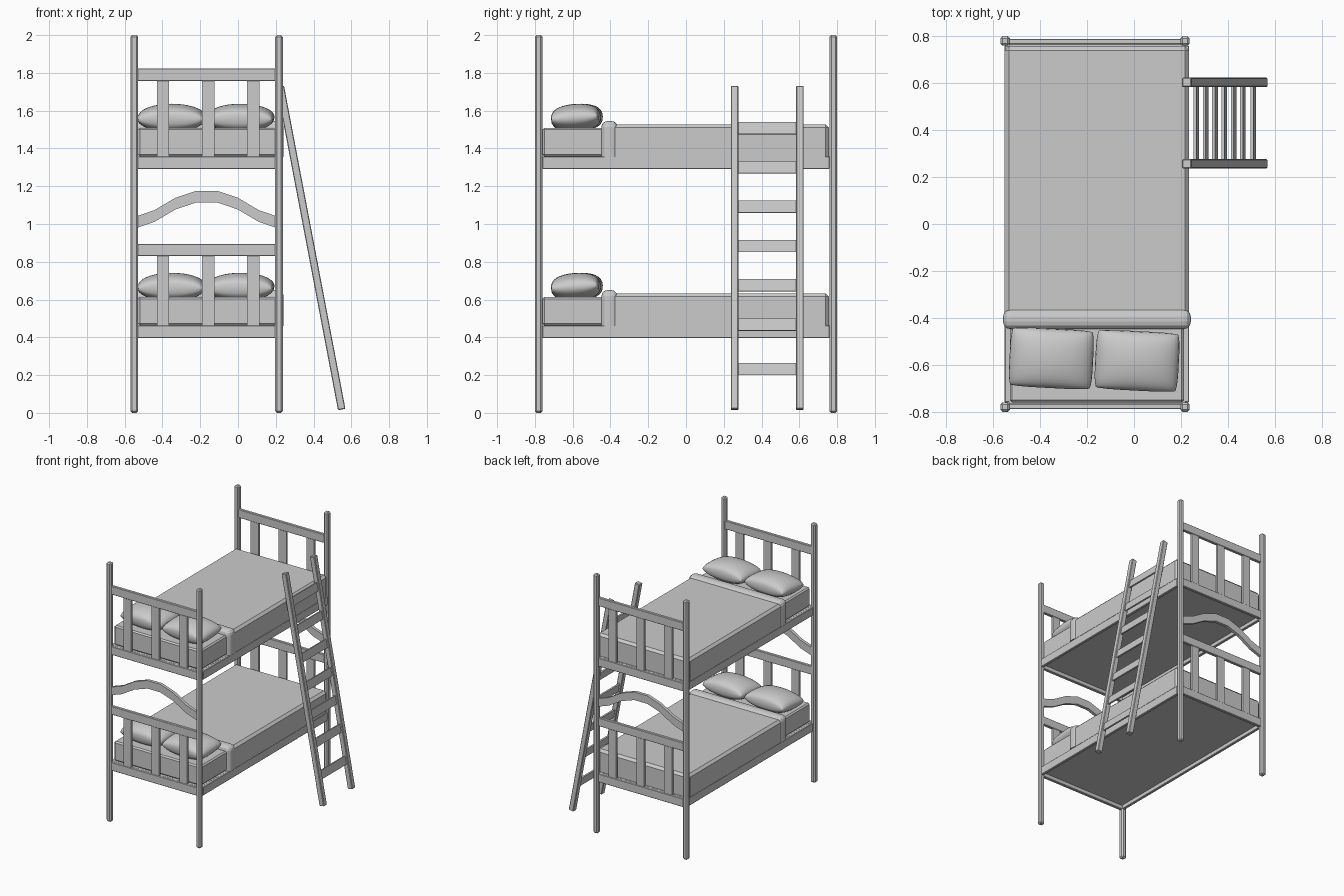
import bpy, bmesh, math
from mathutils import Vector, Matrix

cube = bpy.data.objects.get("Cube")
if cube:
    bpy.data.objects.remove(cube)

grey = bpy.data.materials.new("plain grey")
grey.use_nodes = True
grey.diffuse_color = (0.6, 0.6, 0.6, 1)
grey.node_tree.nodes["Principled BSDF"].inputs["Base Color"].default_value = (0.6, 0.6, 0.6, 1)

MID = -0.166      # middle between the posts across x
HALF = 0.383      # middle to the post centres
BED = -0.158      # middle of the bed frame and bedding
END = 0.78        # post centres along y


def add(name, bm, smooth=False):
    bmesh.ops.recalc_face_normals(bm, faces=bm.faces)
    mesh = bpy.data.meshes.new(name)
    bm.to_mesh(mesh)
    bm.free()
    mesh.materials.append(grey)
    for poly in mesh.polygons:
        poly.use_smooth = smooth
    obj = bpy.data.objects.new(name, mesh)
    bpy.context.collection.objects.link(obj)
    return obj


def box(name, lo, hi, bevel=0.0, segments=1, matrix=None, keep_base=False):
    """Block with optional bevel; keep_base leaves the bottom edges square."""
    lo, hi = Vector(lo), Vector(hi)
    bm = bmesh.new()
    bmesh.ops.create_cube(bm, size=1)
    bmesh.ops.scale(bm, vec=hi - lo, verts=bm.verts)
    bmesh.ops.translate(bm, vec=(lo + hi) / 2, verts=bm.verts)
    if bevel:
        middle = (lo.z + hi.z) / 2
        edges = [e for e in bm.edges
                 if not keep_base or max(v.co.z for v in e.verts) > middle]
        bmesh.ops.bevel(bm, geom=edges, offset=bevel, segments=segments,
                        profile=0.5, affect='EDGES')
    if matrix:
        bm.transform(matrix)
    return add(name, bm)


def pillow(name, x, y, z, turn):
    """Plump cushion with softly rounded corners."""
    n = 18
    bm = bmesh.new()
    for side in (1, -1):
        rows = []
        for i in range(n + 1):
            u = math.sin(math.pi * (i / n - 0.5))
            row = []
            for j in range(n + 1):
                v = math.sin(math.pi * (j / n - 0.5))
                puff = max(1 - u * u, 0) ** 0.45 * max(1 - v * v, 0) ** 0.32
                corner = 1 - 0.05 * (u * v) ** 4
                row.append(bm.verts.new((0.178 * u * corner, 0.127 * v * corner,
                                         side * 0.074 * puff)))
            rows.append(row)
        for a, b in zip(rows, rows[1:]):
            for j in range(n):
                bm.faces.new((a[j], b[j], b[j + 1], a[j + 1]))
    bmesh.ops.remove_doubles(bm, verts=bm.verts, dist=0.0002)
    bm.transform(Matrix.Translation((x, y, z)) @ Matrix.Rotation(turn, 4, 'Z')
                 @ Matrix.Rotation(math.radians(4), 4, 'X'))
    add(name, bm, smooth=True)


def wavy_board(name, y):
    """Arched board between the two beds."""
    centre = [(-0.37, 1.01), (-0.275, 1.043), (-0.165, 1.108), (-0.055, 1.145)]
    centre += [(-x, z) for x, z in reversed(centre)]
    bm = bmesh.new()
    rings = []
    for x, z in centre:
        rings.append([bm.verts.new((MID + x, y + dy, z + dz))
                      for dy, dz in ((-.012, -.031), (.012, -.031), (.012, .031), (-.012, .031))])
    for a, b in zip(rings, rings[1:]):
        for k in range(4):
            bm.faces.new((a[k], a[k - 1], b[k - 1], b[k]))
    bm.faces.new(rings[0])
    bm.faces.new(rings[-1])
    add(name, bm)


# Corner posts
for sx, side in ((-1, "right"), (1, "left")):
    for sy, end in ((-1, "front"), (1, "back")):
        x, y = MID + sx * HALF, sy * END
        box(f"{end}_{side}_post", (x - .02, y - .02, 0), (x + .02, y + .02, 2), 0.009)

# Two beds: name, base height, height of the top rail above it
for level, z, rise in (("lower", 0.397, 0.433), ("upper", 1.292, 0.466)):
    for sx, side in ((-1, "right"), (1, "left")):
        x = BED + sx * 0.382
        box(f"{level}_{side}_side_rail", (x - .011, -.76, z), (x + .011, .76, z + .065), .003)
    box(f"{level}_base_board", (BED - .375, -.77, z + .03), (BED + .375, .77, z + .066))
    # End panels: two rails and three slats
    for sy, end in ((-1, "head"), (1, "foot")):
        y = sy * 0.777
        for part, h in (("bottom", 0), ("top", rise)):
            box(f"{level}_{end}_{part}_rail", (MID - HALF + .012, y - .012, z + h),
                (MID + HALF - .012, y + .012, z + h + .065), .003)
        for i in (-1, 0, 1):
            x = BED + i * 0.239
            box(f"{level}_{end}_slat_{i + 2}", (x - .033, y - .009, z + .06),
                (x + .033, y + .009, z + rise + .005))
    # Bedding
    box(f"{level}_mattress", (BED - .371, -.76, z + .066), (BED + .371, .75, z + .217), .01)
    box(f"{level}_blanket", (BED - .393, -.40, z + .064), (BED + .393, .757, z + .236),
        .018, keep_base=True)
    box(f"{level}_blanket_fold", (BED - .4, -.448, z + .064), (BED + .4, -.363, z + .253),
        .032, 3, keep_base=True)
    pillow(f"{level}_right_pillow", -.352, -.572, z + .27, math.radians(-3))
    pillow(f"{level}_left_pillow", .013, -.583, z + .27, math.radians(-3))

# Arched boards between the beds
wavy_board("front_arched_board", -0.777)
wavy_board("back_arched_board", 0.777)

# Leaning ladder
foot, top = Vector((0.549, 0.43, 0.018)), Vector((0.224, 0.43, 1.728))
length = (top - foot).length
lean = Matrix.Translation(foot) @ Matrix.Rotation(math.atan2(top.x - foot.x, top.z - foot.z), 4, 'Y')
for sy, end in ((-1, "front"), (1, "back")):
    y = sy * 0.173
    box(f"ladder_{end}_rail", (-.02, y - .02, 0), (.02, y + .02, length), .004, 1, lean)
for i, d in enumerate([0.218] + [0.457 + 0.2118 * k for k in range(6)]):
    box(f"ladder_rung_{i + 1}", (-.006, -.16, d - .032), (.006, .16, d + .032), 0, 1, lean)
